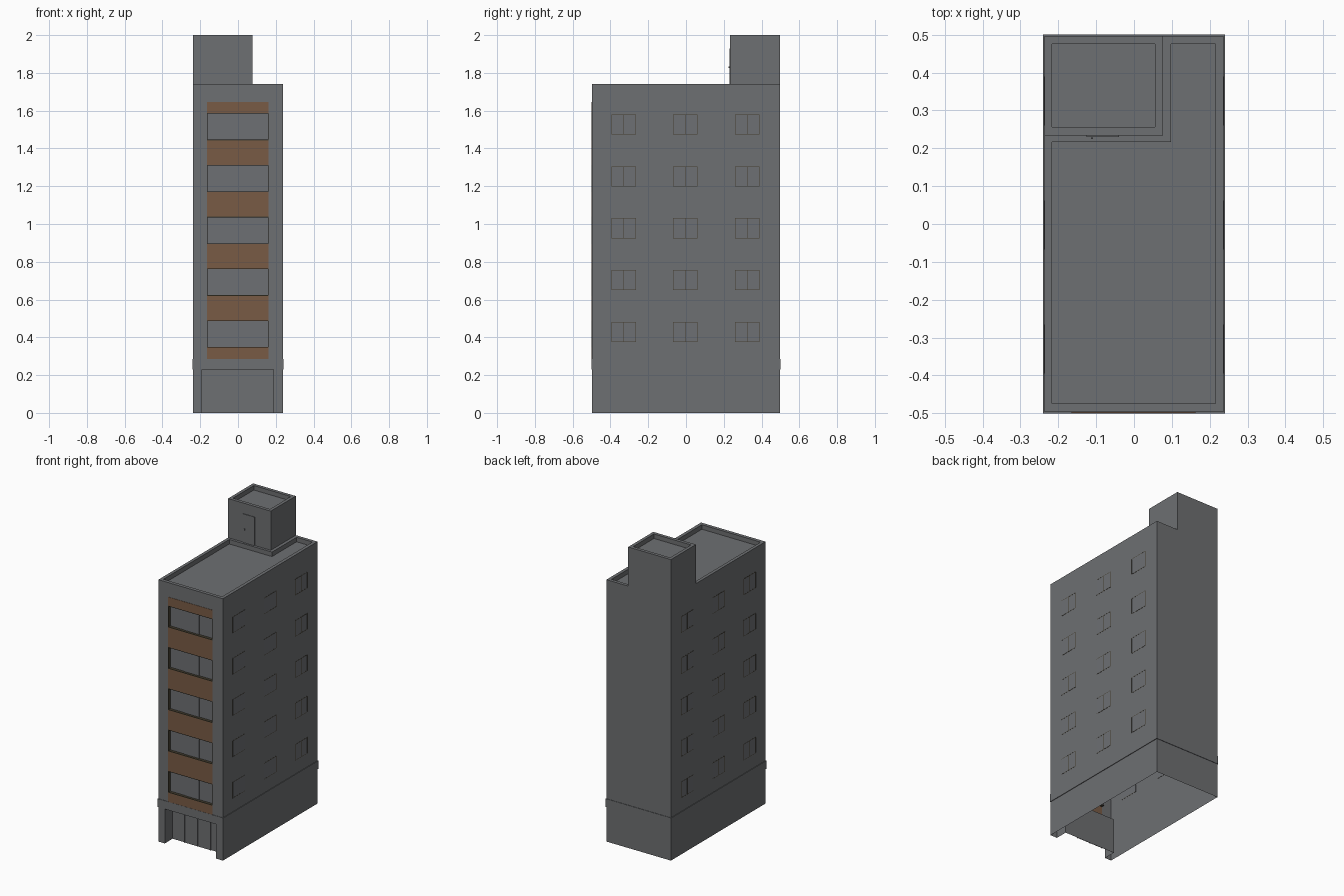
import bpy, bmesh

if "Cube" in bpy.data.objects:
    bpy.data.objects.remove(bpy.data.objects["Cube"])

def mat(name, rgb):
    m = bpy.data.materials.new(name)
    m.diffuse_color = (*rgb, 1)
    m.use_nodes = True
    m.node_tree.nodes["Principled BSDF"].inputs["Base Color"].default_value = m.diffuse_color
    return m

WALL = mat("wall_grey", (0.155, 0.16, 0.168))
GLASS = mat("glass_grey", (0.155, 0.162, 0.172))
BROWN = mat("brown_panel", (0.19, 0.105, 0.06))
FRAME = mat("dark_frame", (0.06, 0.05, 0.03))

def prism(name, pts, z0, z1, m=WALL):
    """Extrude an outline (counter-clockwise) from z0 to z1."""
    bm = bmesh.new()
    f = bm.faces.new([bm.verts.new((x, y, z0)) for x, y in pts])
    r = bmesh.ops.extrude_face_region(bm, geom=[f])
    for v in r["geom"]:
        if isinstance(v, bmesh.types.BMVert):
            v.co.z = z1
    bmesh.ops.recalc_face_normals(bm, faces=bm.faces)
    me = bpy.data.meshes.new(name)
    bm.to_mesh(me)
    bm.free()
    me.materials.append(m)
    ob = bpy.data.objects.new(name, me)
    bpy.context.collection.objects.link(ob)
    return ob

def box(name, x0, x1, y0, y1, z0, z1, m=WALL):
    return prism(name, [(x0, y0), (x1, y0), (x1, y1), (x0, y1)], z0, z1, m)

def cut(ob, cutter):
    mod = ob.modifiers.new("cut", 'BOOLEAN')
    mod.operation, mod.solver, mod.object = 'DIFFERENCE', 'EXACT', cutter
    bpy.context.view_layer.objects.active = ob
    bpy.ops.object.modifier_apply(modifier=mod.name)
    bpy.data.objects.remove(cutter)

def open_bottom(ob, z):
    """Remove the underside, leaving a hollow shell."""
    bm = bmesh.new()
    bm.from_mesh(ob.data)
    low = [f for f in bm.faces if f.normal.z < -0.9 and abs(f.calc_center_median().z - z) < 1e-3]
    bmesh.ops.delete(bm, geom=low, context='FACES')
    bm.to_mesh(ob.data)
    bm.free()

X, Y, ROOF = 0.237, 0.497, 1.74
WX0, WX1 = -0.165, 0.162
floors = [0.345 + 0.2745 * i for i in range(5)]
WH = 0.145

# main block: roof well around the stair tower, entrance, front windows
body = box("building_body", -X, X, -Y, Y, 0, ROOF)
cut(body, prism("roof_cutter", [(-0.216, -0.474), (0.215, -0.474), (0.215, 0.475),
                                (0.098, 0.475), (0.098, 0.217), (-0.216, 0.217)], ROOF - 0.03, ROOF + 0.1))
cut(body, box("entrance_cutter", -0.19, 0.187, -0.6, -0.415, -0.1, 0.232))
for z in floors:
    cut(body, box("window_cutter", WX0, WX1, -0.6, -Y + 0.02, z, z + WH))
open_bottom(body, 0)

# stair tower with its own parapet and door
tower = box("stair_tower", -X, 0.077, 0.234, Y, ROOF, 2.0)
cut(tower, box("tower_roof_cutter", -0.216, 0.056, 0.256, 0.475, 1.97, 2.1))
open_bottom(tower, ROOF)
box("tower_door", -0.125, -0.04, 0.23, 0.235, ROOF, 1.93)
box("tower_door_knob", -0.114, -0.108, 0.225, 0.231, 1.825, 1.835)

# ledge above the ground floor, as four strips
for s in (-1, 1):
    x0, x1 = sorted((s * X, s * 0.241))
    y0, y1 = sorted((s * Y, s * 0.5))
    box("ledge_side", x0, x1, -0.5, 0.5, 0.23, 0.285)
    box("ledge_end", -X, X, y0, y1, 0.23, 0.285)

# brown panels between the front windows
edges = [0.285] + [e for z in floors for e in (z, z + WH)] + [1.645]
for a, b in zip(edges[::2], edges[1::2]):
    box("front_panel", WX0, WX1, -Y - 0.002, -Y + 0.001, a, b, BROWN)

# front window glazing: frame rails plus a sliding middle pane
T = 0.004
for z in floors:
    ya, yb = -Y - 0.002, -Y + 0.02
    for a in (z, z + WH - T):
        box("front_frame_rail", WX0, WX1, ya, yb, a, a + T, FRAME)
    for a in (WX0, WX1 - T):
        box("front_frame_post", a, a + T, ya, yb, z + T, z + WH - T, FRAME)
    box("front_glass", WX0 + T, WX1 - T, yb - 0.003, yb, z + T, z + WH - T, GLASS)
    box("front_sliding_pane", -0.056, 0.053, yb - 0.006, yb - 0.002, z + T, z + WH - T, GLASS)

# small side windows on both long walls: thin frames around two panes
S = 0.0025
for s in (-1, 1):
    x0, x1 = sorted((s * (X - 0.001), s * (X + 0.001)))
    g0, g1 = sorted((s * (X - 0.001), s * (X + 0.0006)))
    for y in (-0.395, -0.068, 0.26):
        for z in floors:
            a, b = z + 0.03, z + 0.137
            box("side_glass", g0, g1, y, y + 0.13, a, b, GLASS)
            for p in (y, y + 0.065 - S / 2, y + 0.13 - S):
                box("side_frame_post", x0, x1, p, p + S, a, b, FRAME)
            for q in (a, b - S):
                box("side_frame_rail", x0, x1, y, y + 0.13, q, q + S, FRAME)

# entrance: two doors flanked by fixed panels, with posts and a door head
for x in (-0.1, -0.005, 0.09):
    box("entrance_post", x - 0.003, x + 0.003, -0.421, -0.415, 0, 0.19)
for x0, x1 in ((-0.097, -0.008), (-0.002, 0.087)):
    box("entrance_door", x0, x1, -0.418, -0.415, 0, 0.187)
box("entrance_head", -0.19, 0.187, -0.421, -0.415, 0.19, 0.196)
